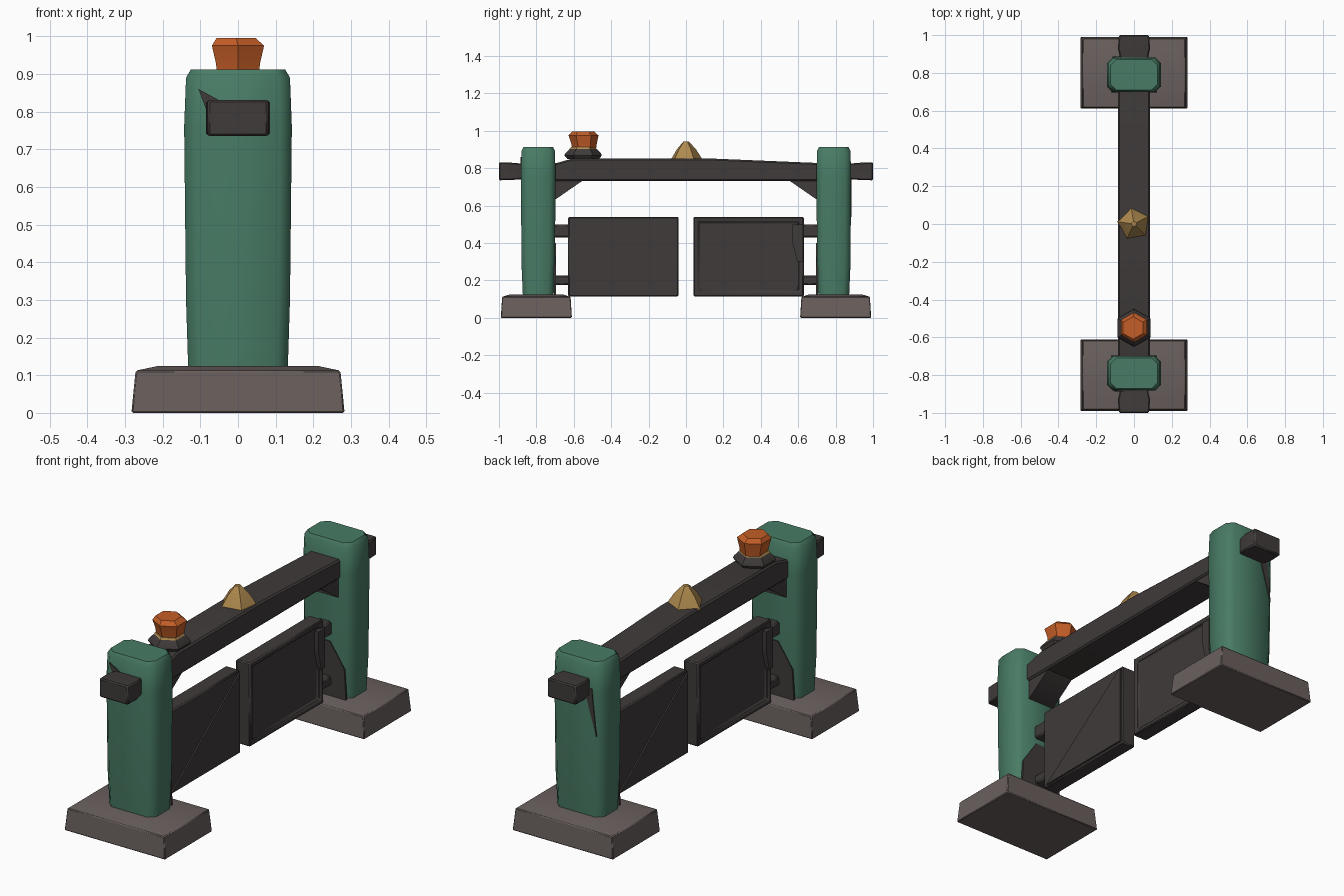
import bpy, bmesh, math
from mathutils import Vector

if "Cube" in bpy.data.objects:
    bpy.data.objects.remove(bpy.data.objects["Cube"])


def material(name, rgb):
    m = bpy.data.materials.new(name)
    m.use_nodes = True
    m.diffuse_color = (*rgb, 1)
    m.node_tree.nodes["Principled BSDF"].inputs["Base Color"].default_value = (*rgb, 1)
    return m


GREEN = material("post green", (0.065, 0.20, 0.13))
DARK = material("dark iron", (0.05, 0.043, 0.042))
STONE = material("stone grey", (0.145, 0.118, 0.112))
ORANGE = material("lamp orange", (0.55, 0.11, 0.02))
GOLD = material("brass", (0.42, 0.25, 0.075))


def finish(name, bm, mat, bevel=0, angle=35):
    bmesh.ops.recalc_face_normals(bm, faces=bm.faces)
    mesh = bpy.data.meshes.new(name)
    bm.to_mesh(mesh)
    bm.free()
    mesh.materials.append(mat)
    ob = bpy.data.objects.new(name, mesh)
    bpy.context.collection.objects.link(ob)
    if bevel:
        mod = ob.modifiers.new("Bevel", "BEVEL")
        mod.width = bevel
        mod.segments = 1
    bpy.ops.object.select_all(action="DESELECT")
    ob.select_set(True)
    bpy.context.view_layer.objects.active = ob
    bpy.ops.object.shade_smooth_by_angle(angle=math.radians(angle))
    return ob


def loft(name, rings, mat, bevel=0, angle=35):
    """Skin a list of equal-length point rings and cap both ends."""
    bm = bmesh.new()
    loops = [[bm.verts.new(p) for p in ring] for ring in rings]
    n = len(loops[0])
    for a, b in zip(loops, loops[1:]):
        for i in range(n):
            bm.faces.new((a[i], a[(i + 1) % n], b[(i + 1) % n], b[i]))
    bm.faces.new(loops[0])
    bm.faces.new(loops[-1])
    return finish(name, bm, mat, bevel, angle)


def rect(cx, cy, hx, hy, z, cut=0.0):
    """Horizontal rectangle, optionally with cut corners."""
    if not cut:
        return [(cx + a * hx, cy + b * hy, z) for a, b in ((-1, -1), (1, -1), (1, 1), (-1, 1))]
    pts = []
    for a, b in ((-1, -1), (1, -1), (1, 1), (-1, 1)):
        pair = [(cx + a * hx, cy + b * (hy - cut), z), (cx + a * (hx - cut), cy + b * hy, z)]
        pts += pair if a * b > 0 else pair[::-1]
    return pts


def slab(name, yz, x0, x1, mat, bevel=0):
    """Side profile extruded across x."""
    return loft(name, [[(x, y, z) for y, z in yz] for x in (x0, x1)], mat, bevel)


def plate(name, xz, y0, y1, mat):
    """Front profile extruded along y."""
    return loft(name, [[(x, y, z) for x, z in xz] for y in (y0, y1)], mat)


def disc(cy, r, z, n, turn, dx=0.0):
    return [(dx + r * math.cos(turn + math.tau * i / n),
             cy + r * math.sin(turn + math.tau * i / n), z) for i in range(n)]


def box_yz(y0, y1, z0, z1):
    return [(y0, z0), (y1, z0), (y1, z1), (y0, z1)]


def gate_panel(name):
    """Panel with a recessed frame on its -x face."""
    bm = bmesh.new()
    bmesh.ops.create_cube(bm, size=1)
    for v in bm.verts:
        v.co = Vector((v.co.x * 0.08, -0.335 + v.co.y * 0.59, 0.327 + v.co.z * 0.425))
    face = [f for f in bm.faces if f.calc_center_median().x < -0.03]
    bmesh.ops.inset_region(bm, faces=face, thickness=0.035, depth=0)
    bmesh.ops.inset_region(bm, faces=face, thickness=0.006, depth=-0.014)
    return finish(name, bm, DARK, 0.006)


# Both halves are the same, turned half way round
for side, turn in (("front", 0), ("back", math.pi)):
    half = []

    # Stone foot and green post
    half.append(loft(side + "_foot", [rect(0, -0.80, 0.283, 0.19, 0),
                                      rect(0, -0.80, 0.272, 0.183, 0.112),
                                      rect(0, -0.80, 0.215, 0.145, 0.124)], STONE, 0.004))
    half.append(loft(side + "_post", [rect(0, -0.79, 0.132, 0.082, 0.11, 0.03),
                                      rect(0, -0.79, 0.138, 0.09, 0.30, 0.03),
                                      rect(0, -0.79, 0.143, 0.092, 0.76, 0.03),
                                      rect(0, -0.79, 0.138, 0.09, 0.89, 0.03),
                                      rect(0, -0.79, 0.125, 0.08, 0.912, 0.03)], GREEN, 0, 50))

    # Brace under the beam
    half.append(slab(side + "_brace", [(-0.71, 0.635), (-0.695, 0.635), (-0.55, 0.735),
                                       (-0.71, 0.76)], -0.075, 0.075, DARK))

    # Beam end block
    half.append(loft(side + "_beam_end", [
        [(x * w, y, 0.783 + z * h) for x, z in ((-1, -1), (1, -1), (1, 1), (-1, 1))]
        for y, w, h in ((-1.0, 0.08, 0.048), (-0.93, 0.085, 0.046), (-0.86, 0.07, 0.04))],
        DARK, 0.006))

    # Gate panel, raised triangle, hinges and latch
    half.append(gate_panel(side + "_panel"))
    half.append(slab(side + "_panel_triangle", [(-0.60, 0.125), (-0.05, 0.125), (-0.05, 0.53)],
                     0.035, 0.047, DARK))
    for label, z0, z1 in (("lower", 0.175, 0.225), ("upper", 0.43, 0.50)):
        half.append(slab(side + "_" + label + "_hinge", box_yz(-0.715, -0.61, z0, z1),
                         -0.035, 0.035, DARK, 0.008))
    half.append(slab(side + "_panel_latch", [(-0.625, 0.30), (-0.595, 0.30), (-0.57, 0.40),
                                             (-0.57, 0.50), (-0.625, 0.50)], -0.052, -0.03, DARK))

    # Dark plate on the inner face of the post
    half.append(plate(side + "_hinge_plate", [(-0.12, 0.12), (0.12, 0.12), (0.11, 0.28),
                                              (0.03, 0.40), (-0.03, 0.40), (-0.11, 0.28)],
                      -0.705, -0.695, DARK))
    for ob in half:
        ob.rotation_euler.z = turn

# Dark scuffs beside the beam ends
plate("back_post_scuff", [(-0.05, 0.76), (-0.115, 0.54), (-0.09, 0.78)], 0.878, 0.886, DARK)
plate("front_post_scuff", [(-0.06, 0.74), (-0.105, 0.86), (-0.05, 0.83)], -0.886, -0.878, DARK)

# Long beam with a slight rise in the middle
slab("beam", [(-0.87, 0.745), (-0.70, 0.732), (0.70, 0.732), (0.87, 0.745), (0.87, 0.82),
              (0.70, 0.828), (0.10, 0.853), (-0.60, 0.853), (-0.72, 0.82), (-0.87, 0.82)],
     -0.085, 0.085, DARK, 0.008)

# Lamp: dish, brass collar and faceted glass
TURN = math.pi / 6
loft("lamp_dish", [disc(-0.55, 0.085, 0.85, 6, TURN), disc(-0.55, 0.10, 0.868, 6, TURN),
                   disc(-0.55, 0.095, 0.88, 6, TURN), disc(-0.55, 0.07, 0.905, 6, TURN)], DARK)
loft("lamp_collar", [disc(-0.55, 0.088, 0.88, 6, TURN), disc(-0.55, 0.066, 0.912, 6, TURN)], GOLD)
lamp = loft("lamp_glass", [disc(-0.545, 0.063, 0.895, 6, TURN), disc(-0.545, 0.068, 0.93, 6, TURN),
                           disc(-0.548, 0.08, 0.975, 6, TURN),
                           disc(-0.55, 0.06, 0.995, 6, TURN, -0.005)], ORANGE, 0, 20)

# Brass knob in the middle of the beam
PEAK = math.radians(100)
loft("beam_knob", [disc(0, 0.09, 0.845, 5, PEAK), disc(0, 0.055, 0.90, 5, PEAK),
                   disc(0, 0.015, 0.943, 5, PEAK)], GOLD, 0, 20)
